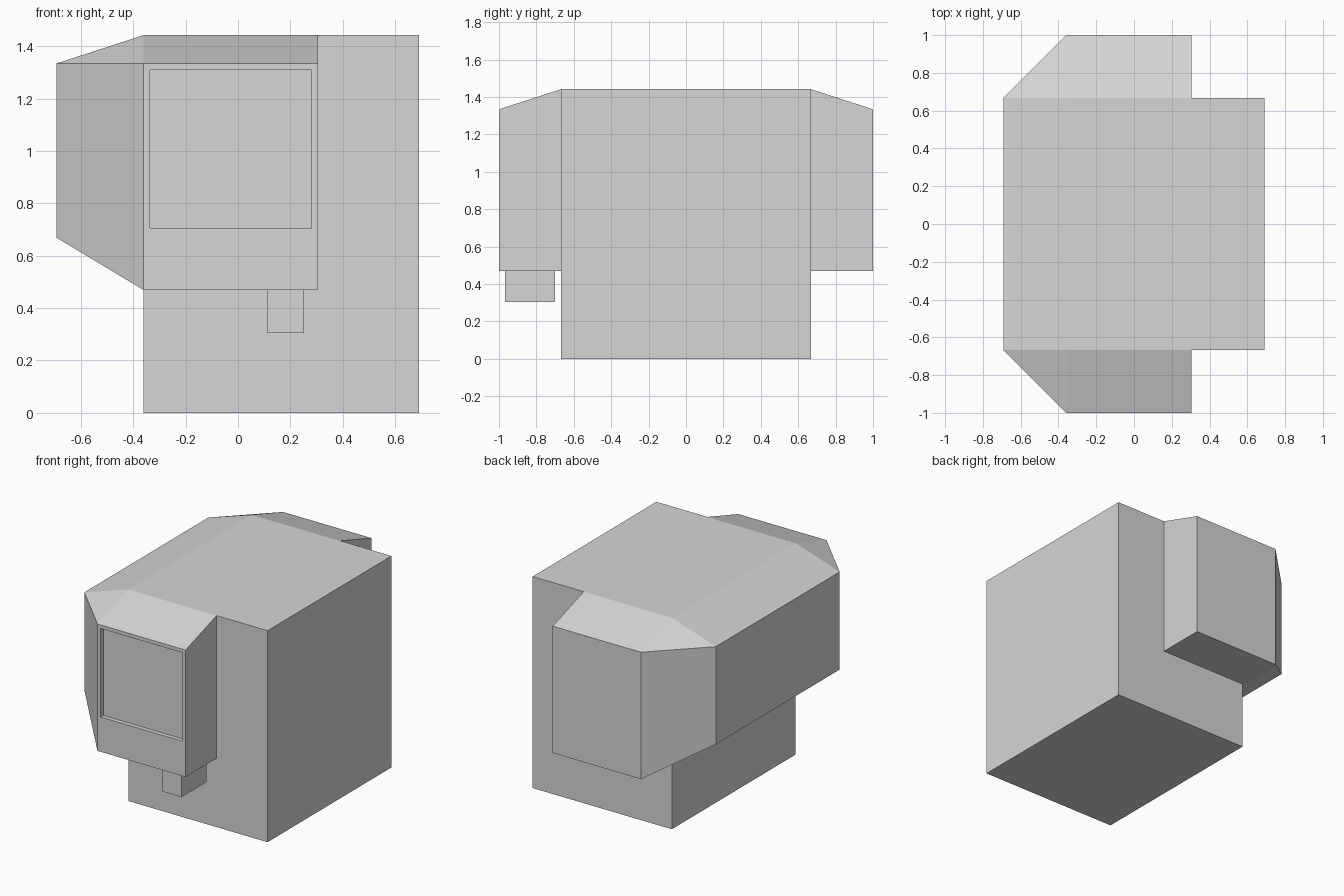
import bpy
import bmesh
from mathutils import Vector

cube = bpy.data.objects.get("Cube")
if cube:
    bpy.data.objects.remove(cube, do_unlink=True)

# Single painted grey
grey = bpy.data.materials.new("light grey")
grey.use_nodes = True
colour = (0.67, 0.67, 0.67, 1)
grey.diffuse_color = colour
grey.node_tree.nodes["Principled BSDF"].inputs["Base Color"].default_value = colour

# Key levels and planes
LEFT, EDGE, WING, RIGHT = -0.692, -0.36, 0.305, 0.69
BODY_Y, WING_Y = 0.667, 1.0
TOP, RIM, SLOPE, UNDER = 1.442, 1.334, 0.668, 0.469


def solid(points):
    """Convex solid with merged flat faces."""
    bm = bmesh.new()
    for p in points:
        bm.verts.new(p)
    bmesh.ops.convex_hull(bm, input=bm.verts[:])
    bmesh.ops.dissolve_limit(bm, angle_limit=0.01, verts=bm.verts[:], edges=bm.edges[:])
    bmesh.ops.recalc_face_normals(bm, faces=bm.faces[:])
    bm.normal_update()
    return bm


def finish(bm, name):
    mesh = bpy.data.meshes.new(name)
    bm.to_mesh(mesh)
    bm.free()
    mesh.materials.append(grey)
    obj = bpy.data.objects.new(name, mesh)
    bpy.context.collection.objects.link(obj)
    return obj


def box_points(xs, ys, zs):
    return [(x, y, z) for x in xs for y in ys for z in zs]


def remove_hidden(bm, direction):
    """Drop the faces that butt against a neighbouring part."""
    d = Vector(direction)
    bmesh.ops.delete(bm, geom=[f for f in bm.faces if f.normal.dot(d) > 0.99],
                     context='FACES')


# Main cabinet
finish(solid(box_points((EDGE, RIGHT), (-BODY_Y, BODY_Y), (0, TOP))), "cabinet")

# Overhang along the side, with sloping top and underside
overhang_profile = [(EDGE, TOP), (LEFT, RIM), (LEFT, SLOPE), (EDGE, UNDER)]
bm = solid([(x, y, z) for x, z in overhang_profile for y in (-BODY_Y, BODY_Y)])
for direction in ((1, 0, 0), (0, 1, 0), (0, -1, 0)):
    remove_hidden(bm, direction)
finish(bm, "side_overhang")

# Front and back housings with bevelled corners
inner = overhang_profile + [(WING, UNDER), (WING, TOP)]
for side, name in ((-1, "front_housing"), (1, "back_housing")):
    points = [(x, side * BODY_Y, z) for x, z in inner]
    points += box_points((EDGE, WING), (side * WING_Y,), (UNDER, RIM))
    bm = solid(points)
    remove_hidden(bm, (0, -side, 0))
    if side < 0:
        # Recessed screen panel
        face = min(bm.faces, key=lambda f: f.normal.y)
        bmesh.ops.inset_region(bm, faces=[face], thickness=0.035)
        for v in face.verts:
            if v.co.z < SLOPE:
                v.co.z = 0.706
        ext = bmesh.ops.extrude_face_region(bm, geom=[face])
        verts = [g for g in ext["geom"] if isinstance(g, bmesh.types.BMVert)]
        bmesh.ops.translate(bm, verts=verts, vec=(0, 0.03, 0))
        if face.is_valid:
            bmesh.ops.delete(bm, geom=[face], context='FACES_ONLY')
    finish(bm, name)

# Small block below the front housing
finish(solid(box_points((0.11, 0.252), (-0.968, -0.7), (0.305, UNDER))), "lower_block")
